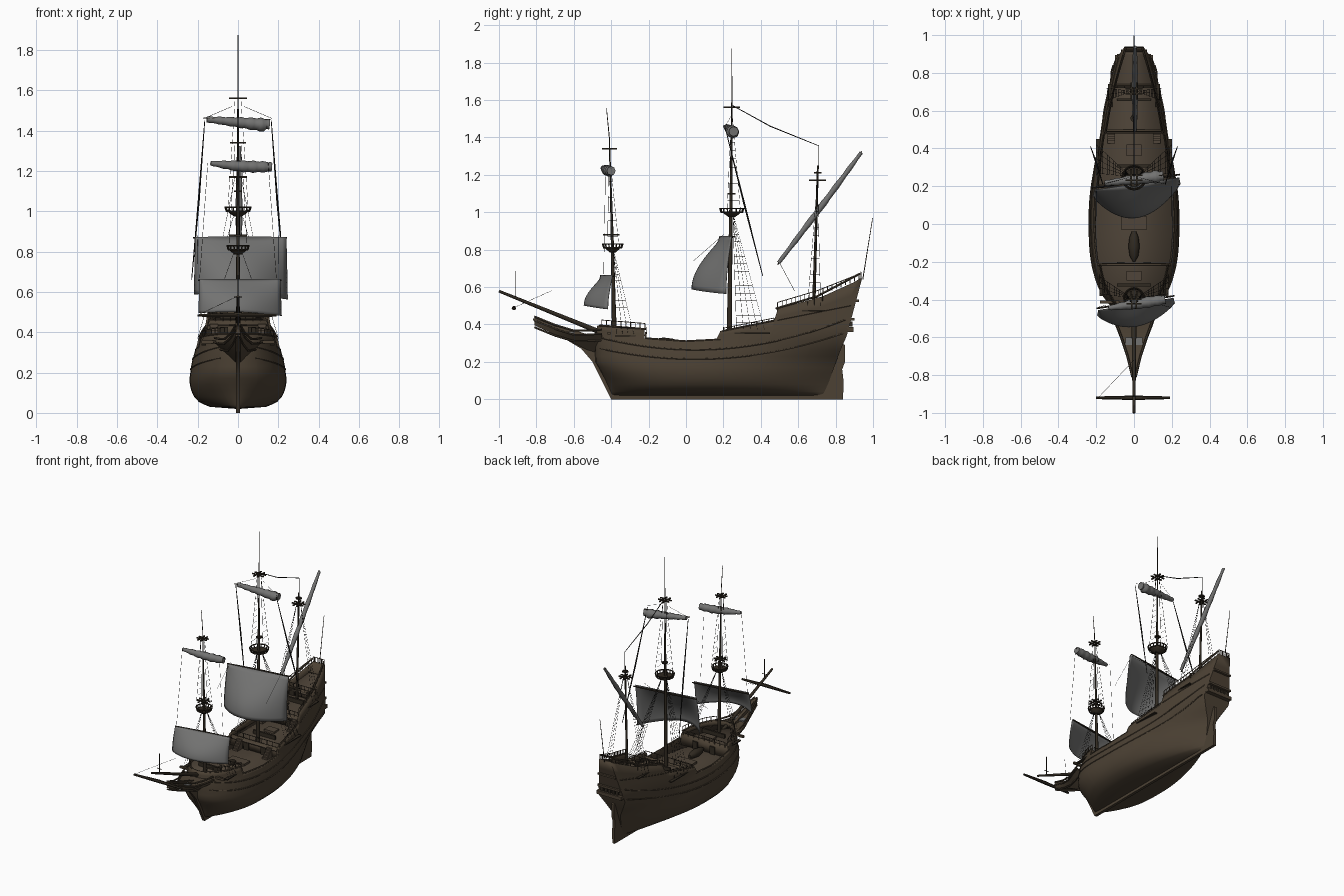
import bpy, bmesh, math
from mathutils import Vector

if "Cube" in bpy.data.objects:
    bpy.data.objects.remove(bpy.data.objects["Cube"])

def mat(name, c):
    m = bpy.data.materials.new(name)
    m.diffuse_color = (*c, 1)
    m.use_nodes = True
    m.node_tree.nodes["Principled BSDF"].inputs["Base Color"].default_value = m.diffuse_color
    return m
HULL = mat("hull brown", (0.072, 0.053, 0.034))
DECK = mat("deck brown", (0.08, 0.06, 0.041))
DARK = mat("dark timber", (0.03, 0.023, 0.015))
SAIL = mat("sail grey", (0.17, 0.17, 0.167))
ROPE = mat("rope black", (0.012, 0.011, 0.010))

def lerp(tab, x):
    if x <= tab[0][0]: return tab[0][1]
    for (a, p), (b, q) in zip(tab, tab[1:]):
        if x <= b: return p + (q - p) * (x - a) / (b - a)
    return tab[-1][1]

def add(name, me, m, angle=35):
    me.materials.clear()
    me.materials.append(m)
    me.shade_smooth()
    me.set_sharp_from_angle(angle=math.radians(angle))
    o = bpy.data.objects.new(name, me)
    bpy.context.collection.objects.link(o)
    return o

def make(name, verts, faces, m, angle=35, thick=0, offset=-1):
    bm = bmesh.new()
    vs = [bm.verts.new(v) for v in verts]
    for f in faces: bm.faces.new([vs[i] for i in f])
    bmesh.ops.remove_doubles(bm, verts=bm.verts, dist=1e-5)
    bmesh.ops.recalc_face_normals(bm, faces=bm.faces)
    me = bpy.data.meshes.new(name)
    bm.to_mesh(me); bm.free()
    o = add(name, me, m, angle)
    if thick:
        s = o.modifiers.new("thickness", 'SOLIDIFY')
        s.thickness, s.offset = thick, offset
    return o

def tubes(name, paths, r, m, res=1):
    # round bars along paths; a point may carry a radius factor as 4th value
    cu = bpy.data.curves.new(name, 'CURVE')
    cu.dimensions, cu.bevel_depth, cu.bevel_resolution, cu.use_fill_caps = '3D', r, res, True
    for p in paths:
        s = cu.splines.new('POLY')
        s.points.add(len(p) - 1)
        for pt, q in zip(s.points, p):
            pt.co = (*q[:3], 1)
            pt.radius = q[3] if len(q) > 3 else 1
    o = bpy.data.objects.new(name, cu)
    bpy.context.collection.objects.link(o)
    me = bpy.data.meshes.new_from_object(o.evaluated_get(bpy.context.evaluated_depsgraph_get()))
    bpy.data.objects.remove(o)
    return add(name, me, m, 50)

def boxes(name, items, m):
    bm = bmesh.new()
    for (x0, x1, y0, y1, z0, z1) in items:
        g = bmesh.ops.create_cube(bm, size=1)["verts"]
        for v in g:
            v.co = ((x0+x1)/2 + v.co.x*(x1-x0), (y0+y1)/2 + v.co.y*(y1-y0), (z0+z1)/2 + v.co.z*(z1-z0))
    me = bpy.data.meshes.new(name)
    bm.to_mesh(me); bm.free()
    return add(name, me, m)

def plate(name, prof, half, m):
    # side profile (y, z) extruded across x
    n = len(prof)
    v = [(s*half, y, z) for s in (-1, 1) for y, z in prof]
    f = [list(range(n)), list(range(n, 2*n))] + [[i, (i+1) % n, n+(i+1) % n, n+i] for i in range(n)]
    return make(name, v, f, m)

# hull form: beam, transom width, bow and stern lines by height; sheer along length
BEAM = [(0, .008), (.02, .01), (.03, .14), (.05, .19), (.08, .218), (.12, .236), (.16, .242), (.25, .23), (.33, .207), (.45, .185), (.66, .165)]
AFT = [(0, .007), (.1, .01), (.2, .03), (.28, .075), (.34, .108), (.45, .085), (.66, .045)]
BOW = [(0, -.39), (.1, -.43), (.2, -.485), (.3, -.49), (.42, -.47)]
STERN = [(0, .73), (.22, .81), (.3, .84), (.34, .86), (.66, .945)]
SHEER = [(-.47, .395), (-.215, .375), (-.205, .325), (0, .31), (.185, .32), (.195, .365), (.47, .42), (.48, .485), (.7, .55), (.88, .645)]
def hw(u, z):
    b, a = lerp(BEAM, z), lerp(AFT, z)
    if u < .4: return b * (1 - (1 - max(u, 0)/.4)**3) ** lerp([(0, .9), (.15, .5)], z)
    return a + (b - a) * (1 - (min(u, 1) - .4)**1.9 / .6**1.9)
def yat(u, z): return lerp(BOW, z) + u * (lerp(STERN, z) - lerp(BOW, z))
def uat(y, z): return (y - lerp(BOW, z)) / (lerp(STERN, z) - lerp(BOW, z))
def wid(y, z): return hw(uat(y, z), z)

us = sorted({0, .004, .012, .022, .035} | {i/40 for i in range(41)} | {(y + .47)/1.35 for y, _ in SHEER})
low = [0, .02, .03, .04, .055, .08, .11, .14, .17, .2, .23, .26]
V, F = [], []
for u in us:
    top = lerp(SHEER, -.47 + 1.35*u)
    zs = low + [.26 + (top - .26)*k/5 for k in range(1, 6)]
    V += [(s*hw(u, z), yat(u, z), z) for s in (-1, 1) for z in zs]
n = len(low) + 5
for i in range(len(us) - 1):
    for k in range(n - 1):
        for h in (0, n):
            a = 2*n*i + h + k
            F.append([a, a+1, a+2*n+1, a+2*n])
    F.append([2*n*i, 2*n*i+n, 2*n*i+3*n, 2*n*i+2*n])
e = 2*n*(len(us) - 1)
F += [[e+k, e+k+1, e+n+k+1, e+n+k] for k in range(n - 1)]
F = [f for f in F if len({V[i] for i in f}) > 2]
make("hull", V, F, HULL, 40, .01)

# keel, stem knee and rudder
boxes("keel", [(-.01, .01, -.39, .74, 0, .035)], HULL)
plate("stem_knee", [(-.40, 0), (-.43, .06), (-.5, .2), (-.56, .27), (-.66, .33), (-.8, .395), (-.82, .43), (-.8, .437), (-.6, .37), (-.47, .33), (-.46, .2), (-.38, 0)], .01, HULL)
plate("rudder", [(.72, 0), (.84, 0), (.842, .1), (.835, .16), (.85, .2), (.85, .29), (.83, .3), (.80, .2)], .01, HULL)

# decks follow the hull sides
def deck(name, y0, y1, z0, z1, m=DECK):
    v, f = [], []
    for i in range(17):
        t = i/16
        y, z = y0 + (y1-y0)*t, z0 + (z1-z0)*t
        w = max(wid(y, z) - .005, .002)
        v += [(-w, y, z), (w, y, z)]
        if i: f.append([2*i-2, 2*i-1, 2*i+1, 2*i])
    make(name, v, f, m, thick=.008)
deck("forecastle_deck", -.465, -.21, .36, .345)
deck("waist_deck", -.25, .22, .275, .275)
deck("quarter_deck", .19, .5, .335, .37)
deck("poop_deck", .48, .74, .44, .475)
deck("upper_poop_deck", .72, .91, .51, .575)
def bulkhead(name, y, z0, z1):
    w0, w1 = wid(y, z0) - .004, wid(y, z1) - .004
    make(name, [(-w0, y, z0), (w0, y, z0), (w1, y, z1), (-w1, y, z1)], [[0, 1, 2, 3]], HULL, thick=.01)
    boxes(name + "_doors", [(s*.07-.02, s*.07+.02, y-.009, y+.009, z0, z0+.055) for s in (-1, 1)], DARK)
for nm, y, a, b in [("forecastle_bulkhead", -.21, .275, .36), ("quarter_bulkhead", .2, .275, .35),
                    ("poop_bulkhead", .49, .37, .46), ("upper_poop_bulkhead", .73, .47, .53)]:
    bulkhead(nm, y, a, b)

# wales and moulded strakes, both sides
def side_line(zf, y0, y1, out=0, n=40):
    r = []
    for s in (-1, 1):
        p = []
        for i in range(n + 1):
            y = y0 + (y1-y0)*i/n
            z = zf(y)
            p.append((s*(wid(y, z) + out), y, z))
        r.append(p)
    return r
W = []
for z0, c, y1 in [(.215, .14, .84), (.265, .16, .85)]:
    W += side_line(lambda y: z0 + c*((y - .05)/.8)**2, -.46, y1)
W += side_line(lambda y: .42 + .2*(y - .47), .49, .88)
tubes("wales", W, .004, HULL)
caps = []
for (ya, za), (yb, zb) in zip(SHEER, SHEER[1:]):
    if yb - ya > .05:
        caps += side_line(lambda y: za + (zb-za)*(y-ya)/(yb-ya), max(ya, -.46), yb if yb < .8 else .93, -.004, 12)
tubes("gunwale_caps", caps, .006, HULL)

# open railings above castles
R = []
for y0, y1, n in [(-.45, -.22, 9), (.2, .47, 9), (.49, .925, 18)]:
    h = .03 if y0 > .4 or y0 < 0 else .014
    end = .93 if y1 > .9 else y1
    sh = lambda y: lerp(SHEER[:-1] + [(.94, .645)], y)
    for s in (-1, 1):
        pts = [(s*(wid(y, sh(y)) - .004), y, sh(y)) for y in [y0 + (y1-y0)*i/n for i in range(n+1)]]
        R.append([(x, y, z+h) for x, y, z in pts])
        R += [[p, (p[0], p[1], p[2]+h)] for p in pts]
for y, z, w in [(-.21, .35, .17), (.2, .35, .19), (.49, .455, .15), (.73, .525, .12), (.935, .645, .045)]:
    R.append([(-w, y, z+.035), (w, y, z+.035)])
    R += [[(w*k/4, y, z), (w*k/4, y, z+.035)] for k in range(-4, 5)]
tubes("railings", R, .0025, HULL)

# beakhead platform and rails
st = [(-.45, .115, .35, .24), (-.53, .092, .345, .265), (-.6, .066, .345, .30), (-.7, .034, .375, .345), (-.81, .008, .42, .395)]
v, f = [], []
for i, (y, w, t, b) in enumerate(st):
    v += [(-w, y, t), (w, y, t), (.012, y, b), (-.012, y, b)]
    if i: f += [[4*i-4+k, 4*i-4+(k+1) % 4, 4*i+(k+1) % 4, 4*i+k] for k in range(4)]
make("beakhead", v, f + [[0, 1, 2, 3], [16, 17, 18, 19]], HULL)
tubes("beak_rails", [[(s*w*k, y, t + d) for y, w, t, b in st] for s in (-1, 1) for k, d in ((1, .022), (1.04, 0), (.75, -.035))], .006, HULL)
boxes("beak_grating", [(-.045, .045, -.64, -.6, .352, .362)], SAIL)

# stern gallery, windows and channels for the shrouds
boxes("stern_gallery", [(-.1, .1, .85, .895, .36, .385), (-.09, .09, .86, .9, .42, .435), (-.07, .07, .89, .925, .52, .532)], HULL)
boxes("stern_windows", [(x-.01, x+.01, .86, .889, .388, .416) for x in (-.06, -.03, 0, .03, .06)], DARK)
CH = [("fore", -.38, -.25, .335), ("main", .26, .45, .35), ("mizzen", .62, .74, .47)]
boxes("channels", [(s*wid((a+b)/2, z) - .012, s*wid((a+b)/2, z) + .012, a, b, z, z+.007) for _, a, b, z in CH for s in (-1, 1)], DARK)
boxes("catheads", [(s*.13-.05, s*.13+.05, -.42, -.405, .345, .36) for s in (-1, 1)], HULL)

# deck fittings: hatch, boat, capstan, stairs, bitts
boxes("hatches", [(-.07, .07, -.03, .04, .275, .29), (-.04, .04, .36, .42, .35, .37), (-.04, .04, -.3, -.25, .345, .362)], DECK)
tubes("ship_boat", [[(0, -.2, .3, .2), (0, -.17, .3, .75), (0, -.12, .3, 1), (0, -.07, .3, .8), (0, -.04, .3, .4)]], .03, DARK, 2)
tubes("capstan", [[(0, .56, .44, 1.2), (0, .56, .48, .9), (0, .56, .49, 1.4), (0, .56, .5, 1.4)]], .014, DARK, 3)
boxes("stairs", [(s*.12-.02, s*.12+.02, y0-.012*k, y0-.012*k+.012, z0, z1-(z1-z0)*k/5) for s in (-1, 1)
                 for y0, z0, z1 in ((.185, .275, .34), (.475, .365, .44)) for k in range(5)], DECK)
boxes("bitts", [(-.09, .09, y, y+.014, z, z+.03) for y, z in ((.3, .345), (-.33, .35), (.65, .465))], DARK)

# masts and bowsprit
tubes("masts", [
    [(0, .23, .2, 1.1), (0, .24, 1.03, .9), (0, .24, 1.03, .6), (0, .245, 1.6, .4), (0, .245, 1.6, .2), (0, .245, 1.875, .12)],
    [(0, -.38, .2, 1), (0, -.395, .88, .8), (0, -.395, .88, .55), (0, -.41, 1.4, .4), (0, -.41, 1.4, .18), (0, -.425, 1.555, .12)],
    [(0, .68, .4, .7), (0, .705, 1.25, .35)]], .014, DARK, 2)
tubes("bowsprit", [[(0, -.4, .335, 1.2), (0, -1, .578, .6)]], .012, DARK, 2)
tubes("stern_flagstaff", [[(0, .945, .64), (0, .998, .97, .6)]], .003, DARK)
tubes("sprit_staff", [[(0, -.91, .54), (0, -.91, .685)], [(-.02, -.91, .575), (.02, -.91, .575)]], .002, DARK)

# fighting tops and crosstrees
for nm, y, z, r in [("main_top", .245, 1.0, .064), ("fore_top", -.392, .81, .054)]:
    ring = lambda rr, zz: [(rr*math.cos(k*math.pi/8), y + rr*math.sin(k*math.pi/8), zz) for k in range(17)]
    tubes(nm, [[(0, y, z-.025, .3), (0, y, z-.008, .7), (0, y, z, .8), (0, y, z+.004, .8)]], r, DARK, 3)
    tubes(nm + "_rail", [ring(r, z+.02), ring(r*.9, z)] + [[a, b] for a, b in zip(ring(r*.9, z), ring(r, z+.02))], .004, DARK)
boxes("crosstrees", [(x0-a, x0+a, y+y0-b, y+y0+b, z-.004, z+.004)
                     for y, z, w in ((.245, 1.56, .045), (-.41, 1.34, .04), (.703, 1.17, .045), (.245, 1.1, .02), (-.4, .88, .045), (.704, 1.21, .02))
                     for k in (-.3, .3) for x0, y0, a, b in ((0, w*k, w, .004), (w*k, 0, .004, w))], DARK)

# set sails: yard ends, drop, belly
def sail(name, L, Rr, dropL, dropR, belly, edge):
    L, Rr = Vector(L), Vector(Rr)
    v, f, nx, nz = [], [], 20, 12
    for j in range(nz + 1):
        b = j/nz
        for i in range(nx + 1):
            a = i/nx
            p = L.lerp(Rr, a)
            s = math.sin(math.pi*a)
            p.y -= (edge + belly*max(s, 0)**.8)*math.sin(b*math.pi/2)
            p.z -= (dropL + (dropR-dropL)*a - .012*s)*b
            p.x += .012*(a - .5)*b
            v.append(p)
            if i and j:
                k = j*(nx+1) + i
                f.append([k, k-1, k-nx-2, k-nx-1])
    make(name, v, f, SAIL, 60, .003, 0)
sail("main_sail", (-.212, .18, .873), (.24, .245, .873), .285, .31, .15, .03)
sail("fore_sail", (-.19, -.457, .663), (.21, -.392, .663), .168, .182, .093, .025)
tubes("yards", [
    [(-.222, .19, .868, .6), (0, .225, .868), (.243, .262, .868, .6)], [(-.198, -.447, .658, .6), (0, -.415, .658), (.215, -.38, .658, .6)],
    [(-.172, .2, 1.462, .4), (.16, .26, 1.455, .4)], [(-.138, -.45, 1.235, .4), (.172, -.4, 1.235, .4)], [(0, .49, .72, .6), (0, .94, 1.325, .6)]], .007, DARK)
tubes("spritsail_yard", [[(-.2, -.92, .483, .7), (0, -.92, .487, 1.2), (.19, -.92, .483, .7)]], .01, DARK)

# furled sails, bunched along their yards
def furl(name, a, b, r, rad):
    a, b = Vector(a), Vector(b)
    p = [(*(a.lerp(b, i/20) - Vector((0, 0, rad(i/20)*r*.6))), rad(i/20)*(1 + .1*math.sin(i*1.9))) for i in range(21)]
    tubes(name, [p], r, SAIL, 2)
furl("main_topsail_furled", (-.155, .215, 1.465), (.155, .255, 1.447), .032, lambda t: .45 + .65*t if t < .95 else .8)
furl("fore_topsail_furled", (-.135, -.445, 1.245), (.165, -.4, 1.235), .027, lambda t: .4 + .65*math.sin(math.pi*min(t*.75, .9)))
furl("lateen_furled", (.005, .495, .735), (.005, .937, 1.325), .016, lambda t: .6 + .4*math.sin(math.pi*t))

# shrouds with ratlines
ropes = []
def shrouds(top, y0, y1, x, z, count, steps):
    for s in (-1, 1):
        lines = []
        for i in range(count):
            lines.append((Vector((s*.015, top[0], top[1])), Vector((s*x, y0 + (y1-y0)*i/(count-1), z))))
        ropes.extend([[a, b] for a, b in lines])
        for k in range(1, steps):
            ropes.append([b.lerp(a, k/steps) for a, b in lines])
shrouds((.25, 1.0), .27, .42, .2, .37, 5, 16)
shrouds((-.39, .81), -.37, -.28, .18, .35, 4, 13)
shrouds((.703, 1.17), .65, .72, .15, .5, 3, 16)
shrouds((.245, 1.55), .22, .29, .05, 1.02, 2, 12)
shrouds((-.41, 1.33), -.42, -.36, .045, .83, 2, 12)
# stays and lifts
for s in (-1, 1):
    ropes += [[(s*.17, .21, 1.46), (s*.03, .245, 1.52)], [(s*.2, .2, .88), (s*.2, .04, .74)],
              [(s*.15, -.43, 1.24), (s*.19, -.44, .67)]]
ropes += [[(-.19, -.92, .49), (0, -.72, .58)]]
tubes("shrouds_and_lines", ropes, .0009, ROPE, 0)
tubes("braces", [[(s*.165, .21, 1.45, .5), (s*.195, .31, 1.05, 1.3), (s*.23, .41, .66, .5)] for s in (-1, 1)]
      + [[(0, .25, 1.57, .6), (0, .45, 1.46, .8), (0, .71, 1.355, .6), (0, .71, 1.23, .3)], [(0, .5, .73, .3), (0, .58, .58, .3)]], .004, ROPE)
